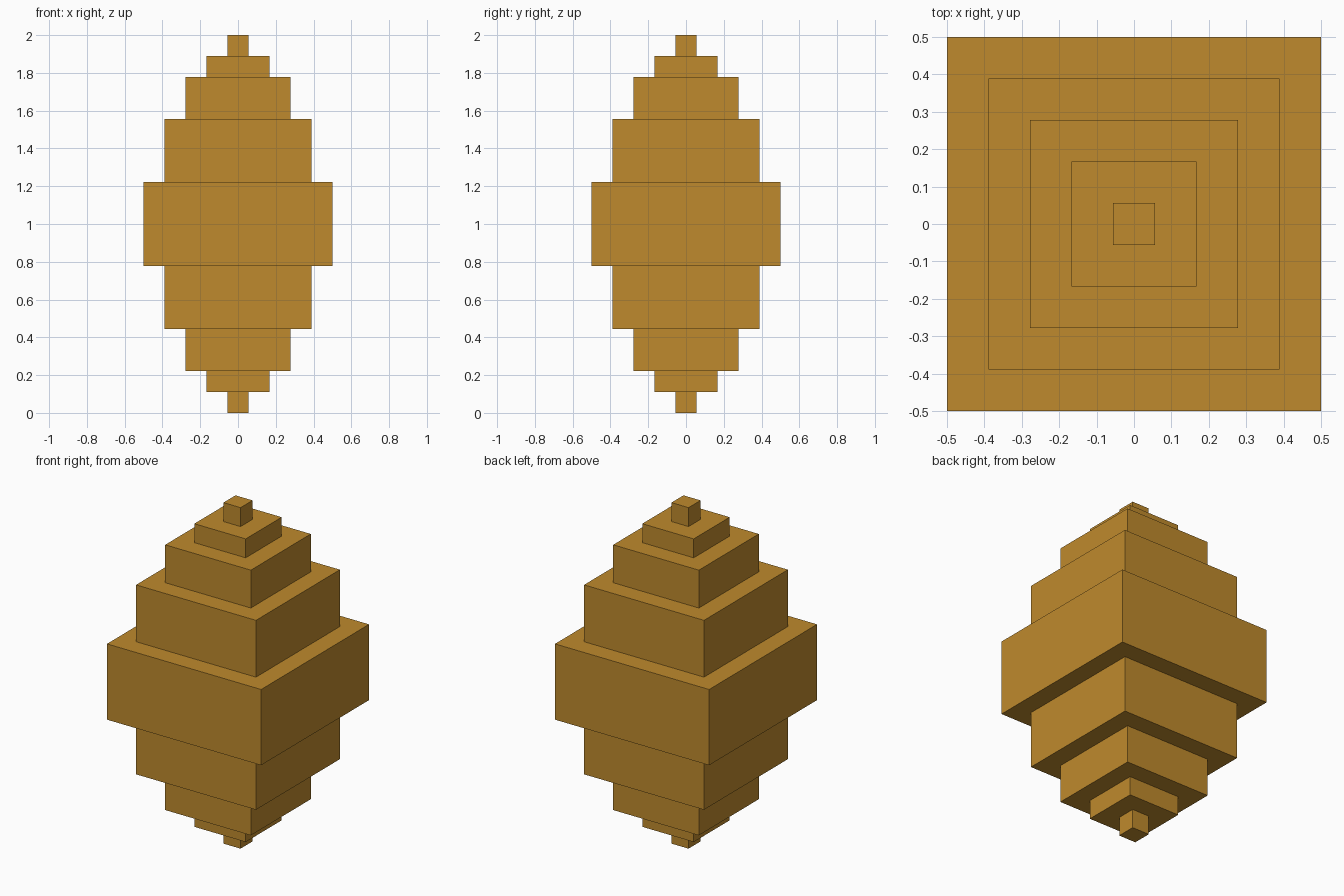
import bpy

# Remove the default cube only
cube = bpy.data.objects.get("Cube")
if cube:
    bpy.data.objects.remove(cube, do_unlink=True)

UNIT = 1 / 9  # every tier is a whole number of these units

# Single golden ochre colour
ochre = bpy.data.materials.new("golden_ochre")
ochre.use_nodes = True
colour = (0.52, 0.255, 0.026, 1)
ochre.diffuse_color = colour
ochre.node_tree.nodes["Principled BSDF"].inputs["Base Color"].default_value = colour


def add_tier(name, width, bottom, height):
    """Square block standing on the given level, sizes in units."""
    bpy.ops.mesh.primitive_cube_add(size=1, location=(0, 0, (bottom + height / 2) * UNIT))
    tier = bpy.context.object
    tier.name = name
    tier.scale = (width * UNIT, width * UNIT, height * UNIT)
    bpy.ops.object.transform_apply(location=False, rotation=False, scale=True)
    tier.data.materials.append(ochre)


# Tiers from the bottom tip up to the wide middle: name, width, height
half = [("tip", 1, 1), ("small_tier", 3, 1), ("medium_tier", 5, 2), ("large_tier", 7, 3)]
tiers = [("lower_" + n, w, h) for n, w, h in half]
tiers.append(("middle_tier", 9, 4))
tiers += [("upper_" + n, w, h) for n, w, h in reversed(half)]

# Stack them
level = 0
for name, width, height in tiers:
    add_tier(name, width, level, height)
    level += height
